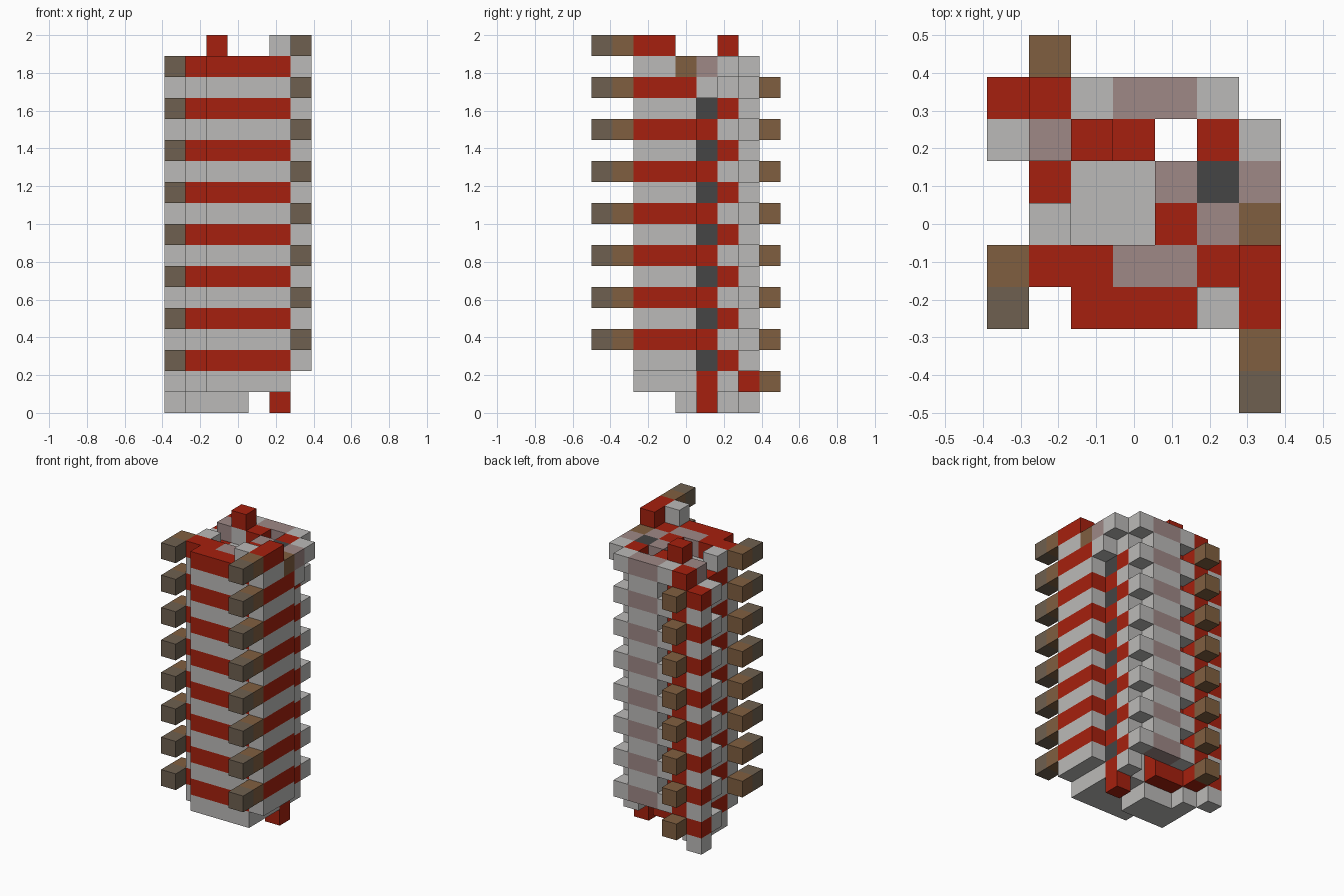
import bpy
import bmesh
from mathutils import Vector

if "Cube" in bpy.data.objects:
    bpy.data.objects.remove(bpy.data.objects["Cube"], do_unlink=True)

UNIT = 2 / 18  # block edge length
COLOURS = {
    "red": (0.381, 0.0144, 0.0044),
    "grey": (0.497, 0.491, 0.479),
    "mauve": (0.342, 0.246, 0.238),
    "brown": (0.216, 0.114, 0.051),
    "dull_brown": (0.156, 0.117, 0.08),
    "charcoal": (0.058, 0.058, 0.058),
}
SIDES = [Vector(d) for d in
         ((1, 0, 0), (-1, 0, 0), (0, 1, 0), (0, -1, 0), (0, 0, 1), (0, 0, -1))]


def make_material(name, rgb):
    mat = bpy.data.materials.new(name)
    mat.use_nodes = True
    mat.diffuse_color = (*rgb, 1)
    mat.node_tree.nodes["Principled BSDF"].inputs["Base Color"].default_value = (*rgb, 1)
    return mat


materials = {name: make_material(name, rgb) for name, rgb in COLOURS.items()}
names = list(materials)
blocks = {}  # (column, row, layer) -> (part, colour)


def stack(part, columns, rows, low, high, even, odd):
    """Pile blocks in alternating colours; None leaves the layer open."""
    for i in columns:
        for j in rows:
            for k in range(low, high + 1):
                colour = odd if k % 2 else even
                if colour:
                    blocks[i, j, k] = (part, colour)


# Solid middle and its uneven top
stack("core", (2, 3), (4, 5), 0, 15, "grey", "grey")
stack("core", (4,), (4, 5), 1, 15, "grey", "grey")
stack("core", (5,), (4,), 1, 15, "grey", "grey")
stack("core", (3, 4), (3,), 1, 15, "grey", "grey")
stack("core_top", (3, 4), (3,), 16, 16, "mauve", None)
stack("core_top", (4,), (5,), 16, 16, "mauve", None)
stack("core_top", (5,), (4,), 16, 16, "mauve", None)
stack("core_top", (4,), (4,), 16, 16, "red", None)

# Striped front wall and its projecting beams
stack("front_wall", range(2, 6), (2,), 1, 16, "red", "grey")
stack("front_wall", (1, 2, 5), (3,), 1, 16, "red", "grey")
stack("front_wall", (5,), (2,), 17, 17, None, "grey")
stack("front_beams", (0,), (2,), 2, 16, "dull_brown", None)
stack("front_beams", (0,), (3,), 2, 16, "brown", None)

# Striped wall on the +x side, beams and top corner
stack("left_wall", (6,), (2, 3), 2, 17, "grey", "red")
stack("left_wall", (6,), (4,), 2, 15, "grey", "red")
stack("left_beams", (6,), (0,), 3, 17, None, "dull_brown")
stack("left_beams", (6,), (1,), 3, 17, None, "brown")
stack("left_cap", (6,), (4,), 16, 16, "brown", None)
stack("left_cap", (6,), (5,), 15, 16, "mauve", "grey")
stack("left_cap", (6,), (6,), 16, 16, "grey", None)
stack("left_post", (5,), (5,), 0, 16, "charcoal", "red")
stack("left_post", (5,), (5,), 0, 0, "red", None)
stack("left_post", (5,), (6,), 1, 16, "red", "grey")

# Back wall with toothed ends
stack("back_wall", (3, 4), (7,), 2, 16, "mauve", "grey")
stack("back_teeth", (2, 5), (7,), 2, 16, "grey", None)
stack("back_inner", (2,), (6,), 1, 17, "grey", "red")
stack("back_inner", (3,), (6,), 1, 16, "red", "red")

# Wall on the -x side with corner post and beams
stack("right_wall", (1,), (4, 5), 0, 15, "grey", "red")
stack("right_wall", (1,), (4,), 16, 16, "grey", None)
stack("right_wall", (1,), (6,), 1, 16, "mauve", "grey")
stack("right_wall", (1,), (6,), 0, 0, "grey", None)
stack("right_teeth", (0,), (6,), 1, 15, None, "grey")
stack("right_post", (1,), (7,), 1, 16, "red", "red")
stack("right_post", (0,), (7,), 0, 15, "grey", "red")
stack("back_beams", (1,), (8,), 1, 15, None, "brown")


def build_part(part):
    """Make one mesh from the exposed faces of a part's blocks."""
    bm = bmesh.new()
    for cell, (owner, colour) in blocks.items():
        if owner != part:
            continue
        centre = Vector(cell) + Vector((-3, -4, 0.5))
        for side in SIDES:
            if tuple(int(a + b) for a, b in zip(cell, side)) in blocks:
                continue
            u = Vector((side.y, side.z, side.x))
            v = side.cross(u)
            mid = centre + side / 2
            corners = [mid + (u * a + v * b) / 2
                       for a, b in ((-1, -1), (1, -1), (1, 1), (-1, 1))]
            face = bm.faces.new([bm.verts.new(c * UNIT) for c in corners])
            face.material_index = names.index(colour)
    bmesh.ops.remove_doubles(bm, verts=bm.verts, dist=UNIT / 100)
    mesh = bpy.data.meshes.new(part)
    for mat in materials.values():
        mesh.materials.append(mat)
    bm.to_mesh(mesh)
    bm.free()
    bpy.context.collection.objects.link(bpy.data.objects.new(part, mesh))


for part_name in sorted({owner for owner, _ in blocks.values()}):
    build_part(part_name)
